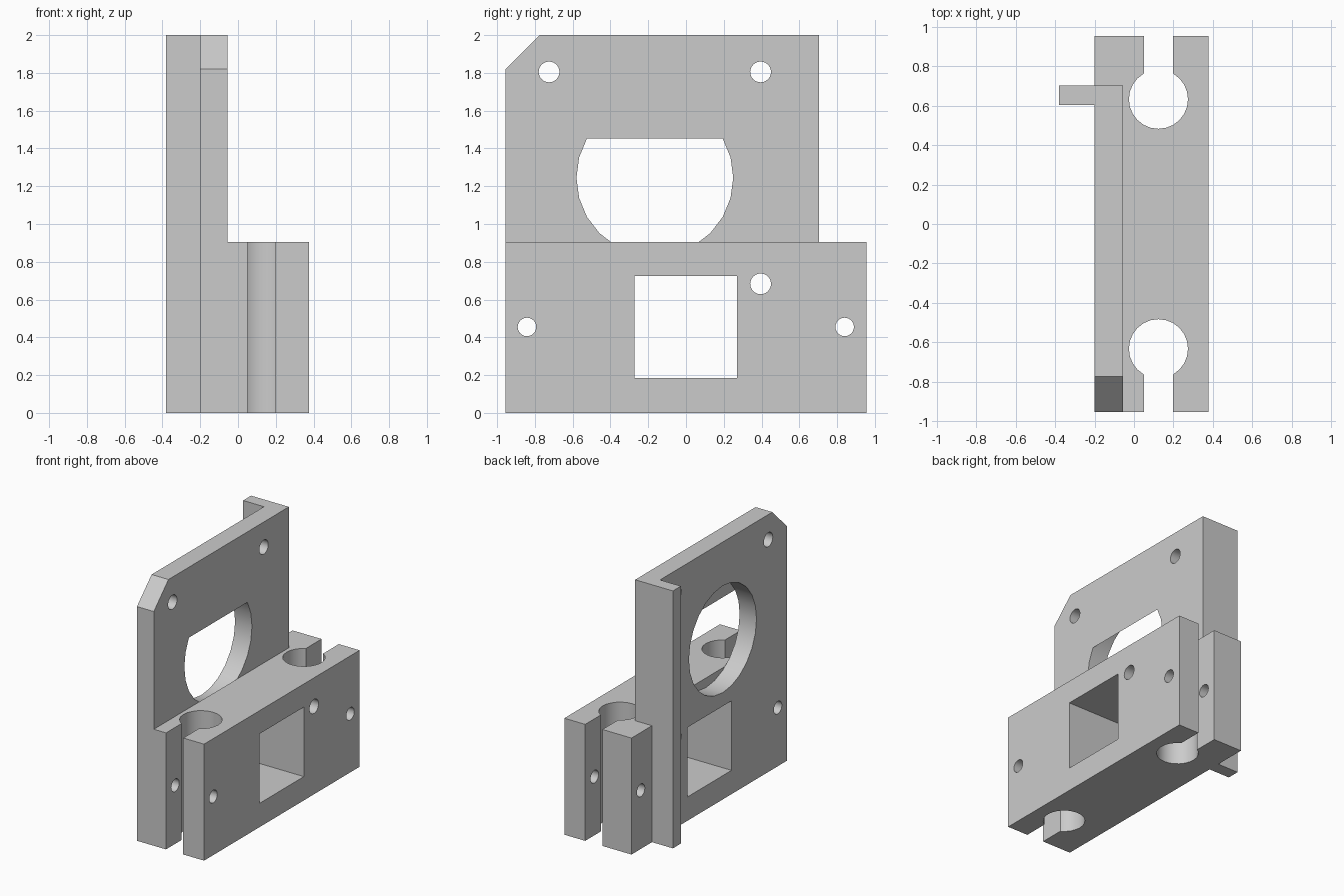
import bpy
import bmesh
from mathutils import Matrix, Vector

cube = bpy.data.objects.get("Cube")
if cube:
    bpy.data.objects.remove(cube, do_unlink=True)

grey = bpy.data.materials.new("light grey")
grey.use_nodes = True
GREY = (0.6, 0.6, 0.6, 1)
grey.diffuse_color = GREY
grey.node_tree.nodes["Principled BSDF"].inputs["Base Color"].default_value = GREY


def finish(name, bm):
    bmesh.ops.recalc_face_normals(bm, faces=bm.faces)
    mesh = bpy.data.meshes.new(name)
    bm.to_mesh(mesh)
    bm.free()
    mesh.materials.append(grey)
    obj = bpy.data.objects.new(name, mesh)
    bpy.context.collection.objects.link(obj)
    return obj


def prism(name, points, depth):
    """Extrude a flat outline along a vector."""
    bm = bmesh.new()
    face = bm.faces.new([bm.verts.new(p) for p in points])
    geo = bmesh.ops.extrude_face_region(bm, geom=[face])["geom"]
    verts = [g for g in geo if isinstance(g, bmesh.types.BMVert)]
    bmesh.ops.translate(bm, verts=verts, vec=Vector(depth))
    return finish(name, bm)


def box(name, x0, x1, y0, y1, z0, z1):
    outline = [(x0, y0, z0), (x1, y0, z0), (x1, y1, z0), (x0, y1, z0)]
    return prism(name, outline, (0, 0, z1 - z0))


def cylinder(name, centre, radius, length, axis):
    bm = bmesh.new()
    turn = Matrix.Rotation(1.5707963, 4, 'Y') if axis == 'X' else Matrix()
    bmesh.ops.create_cone(bm, cap_ends=True, segments=24, radius1=radius,
                          radius2=radius, depth=length,
                          matrix=Matrix.Translation(centre) @ turn)
    return finish(name, bm)


def apply_boolean(target, tool, operation):
    mod = target.modifiers.new(operation.lower(), 'BOOLEAN')
    mod.operation = operation
    mod.solver = 'EXACT'
    mod.object = tool
    bpy.ops.object.select_all(action='DESELECT')
    bpy.context.view_layer.objects.active = target
    target.select_set(True)
    bpy.ops.object.modifier_apply(modifier=mod.name)
    bpy.data.objects.remove(tool, do_unlink=True)


BACK, FACE, OUTER = -0.2, -0.055, 0.377
END, BLOCK_TOP, LIP_Y = 0.955, 0.905, 0.703

# Upright mounting plate with one clipped corner
outline = [(-END, 0), (LIP_Y, 0), (LIP_Y, 2), (-0.775, 2), (-END, 1.82)]
bracket = prism("motor_bracket", [(BACK, y, z) for y, z in outline],
                (FACE - BACK, 0, 0))

# Stiffening lip and clamp block
apply_boolean(bracket, box("lip", -0.38, BACK + 0.05, 0.605, LIP_Y, 0, 2), 'UNION')
apply_boolean(bracket, box("clamp_block", BACK, OUTER, -END, END, 0, BLOCK_TOP), 'UNION')

# Large round opening, only as deep as the plate
apply_boolean(bracket, cylinder("motor_opening", (FACE - 0.2, -0.165, 1.245),
                                0.415, 0.4, 'X'), 'DIFFERENCE')

# Square window through the block
apply_boolean(bracket, box("window", -0.3, 0.5, -0.273, 0.27, 0.185, 0.725), 'DIFFERENCE')

# Screw holes and clamp bolt holes
for y, z, radius in [(-0.725, 1.805, 0.055), (0.395, 1.805, 0.055),
                     (0.395, 0.683, 0.055), (-0.842, 0.455, 0.049),
                     (0.84, 0.455, 0.049)]:
    apply_boolean(bracket, cylinder("screw_hole", (0, y, z), radius, 1.5, 'X'), 'DIFFERENCE')

# Vertical rod sockets, each open to its end through a slot
for side in (-1, 1):
    apply_boolean(bracket, cylinder("rod_socket", (0.124, side * 0.633, 0.4),
                                    0.15, 1.4, 'Z'), 'DIFFERENCE')
    y0, y1 = sorted((side * 0.65, side * 1.1))
    apply_boolean(bracket, box("slot", 0.05, 0.198, y0, y1, -0.2, 1.1), 'DIFFERENCE')

bpy.ops.object.select_all(action='DESELECT')
bracket.select_set(True)
bpy.context.view_layer.objects.active = bracket
bpy.ops.object.shade_smooth_by_angle()
